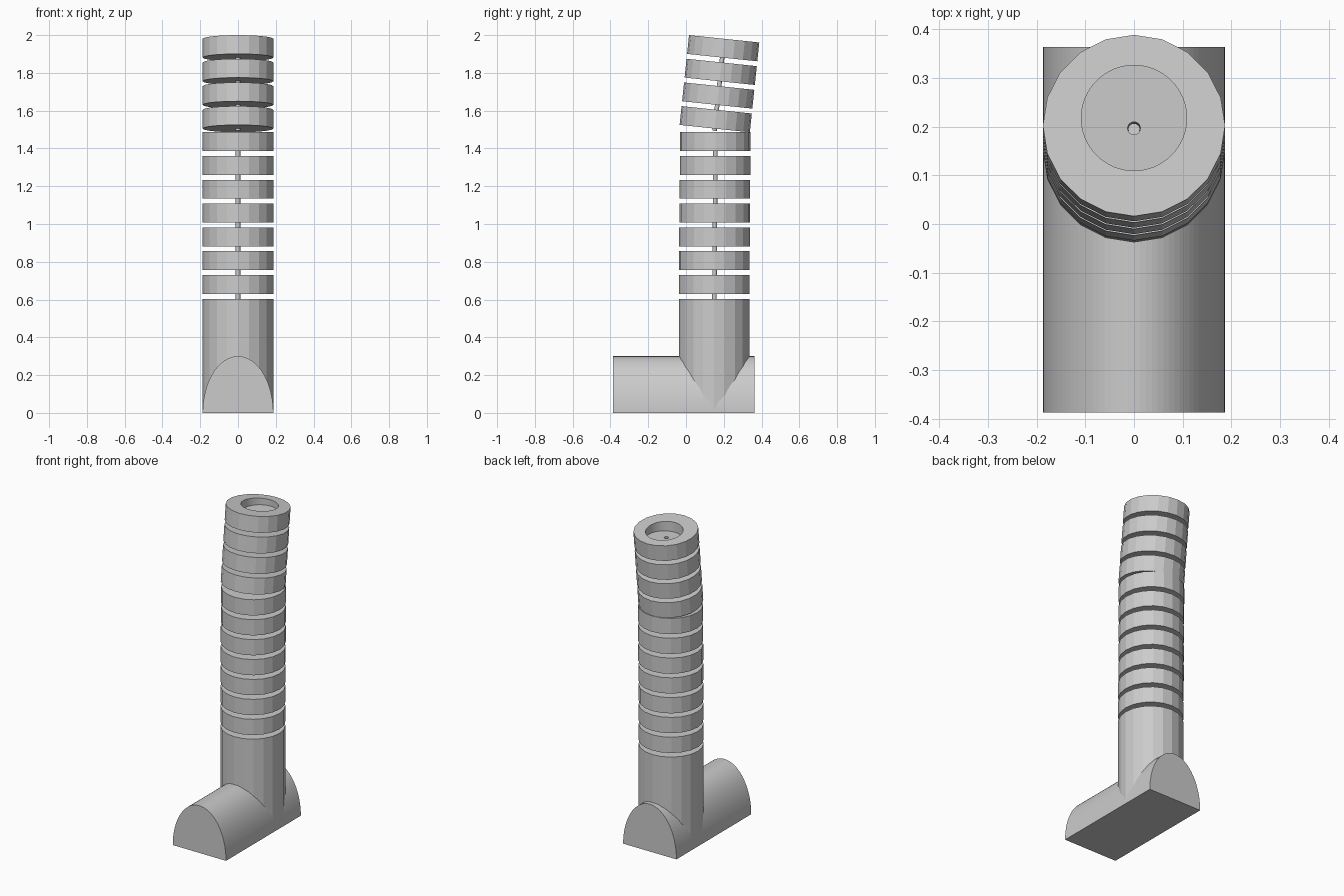
import bpy
import bmesh
import math
from mathutils import Matrix, Vector

cube = bpy.data.objects.get("Cube")
if cube:
    bpy.data.objects.remove(cube)

RADIUS = 0.187
DISC = 0.1
STEP = 0.126
SIDES = 20
TILT = math.radians(6)

grey = bpy.data.materials.new("plain_grey")
grey.use_nodes = True
grey.diffuse_color = (0.6, 0.6, 0.6, 1)
grey.node_tree.nodes["Principled BSDF"].inputs["Base Color"].default_value = (0.6, 0.6, 0.6, 1)


def add_object(name, bm):
    bmesh.ops.recalc_face_normals(bm, faces=bm.faces[:])
    mesh = bpy.data.meshes.new(name)
    bm.to_mesh(mesh)
    bm.free()
    mesh.materials.append(grey)
    obj = bpy.data.objects.new(name, mesh)
    bpy.context.collection.objects.link(obj)
    return obj


def cylinder(name, base, height, radius, sides, tilt=0.0):
    """Cylinder standing on base, leaning back by tilt."""
    bm = bmesh.new()
    bmesh.ops.create_cone(bm, cap_ends=True, segments=sides, radius1=radius,
                          radius2=radius, depth=height,
                          matrix=Matrix.Translation((0, 0, height / 2)))
    bm.transform(Matrix.Translation(base) @ Matrix.Rotation(-tilt, 4, "X"))
    return add_object(name, bm)


def cut(target, cutter):
    """Subtract the cutter from the target and remove the cutter."""
    mod = target.modifiers.new("cut", "BOOLEAN")
    mod.operation = "DIFFERENCE"
    mod.solver = "EXACT"
    mod.object = cutter
    bpy.context.view_layer.update()
    bpy.context.view_layer.objects.active = target
    bpy.ops.object.modifier_apply(modifier=mod.name)
    bpy.data.objects.remove(cutter)


# Foot: half ellipse extruded from front to back
bm = bmesh.new()
count = 48
arch = [bm.verts.new((RADIUS * math.cos(math.pi * i / count), -0.387,
                      0.3 * math.sin(math.pi * i / count))) for i in range(count + 1)]
front = bm.faces.new(arch)
extruded = bmesh.ops.extrude_face_region(bm, geom=[front], use_keep_orig=True)
moved = [v for v in extruded["geom"] if isinstance(v, bmesh.types.BMVert)]
bmesh.ops.translate(bm, verts=moved, vec=(0, 0.75, 0))
add_object("foot", bm)

# Solid lower column
cylinder("column", (0, 0.149, 0.001), 0.603, RADIUS, SIDES)

# Upright stack of discs on a thin rod
for i in range(7):
    cylinder(f"upright_disc_{i + 1}", (0, 0.149 + 0.001 * i, 0.63 + STEP * i),
             DISC, RADIUS, SIDES)
cylinder("upright_rod", (0, 0.15, 0.59), 0.85, 0.012, 16, math.radians(0.4))

# Leaning upper stack
axis = Vector((0, math.sin(TILT), math.cos(TILT)))
top = Vector((0, 0.202, 1.9805))
base = top - axis * (3 * STEP + DISC)
for i in range(4):
    disc = cylinder(f"leaning_disc_{i + 1}", base + axis * STEP * i,
                    DISC, RADIUS, SIDES, TILT)
cylinder("leaning_rod", base - axis * 0.012, 3 * STEP + 0.04, 0.012, 16, TILT)

# Round socket with a small bore in the top disc
cut(disc, cylinder("socket_cutter", (0, 0.2175, 1.928), 0.2, 0.108, 64))
cut(disc, cylinder("bore_cutter", top - axis * 0.085, 0.05, 0.013, 24, TILT))
